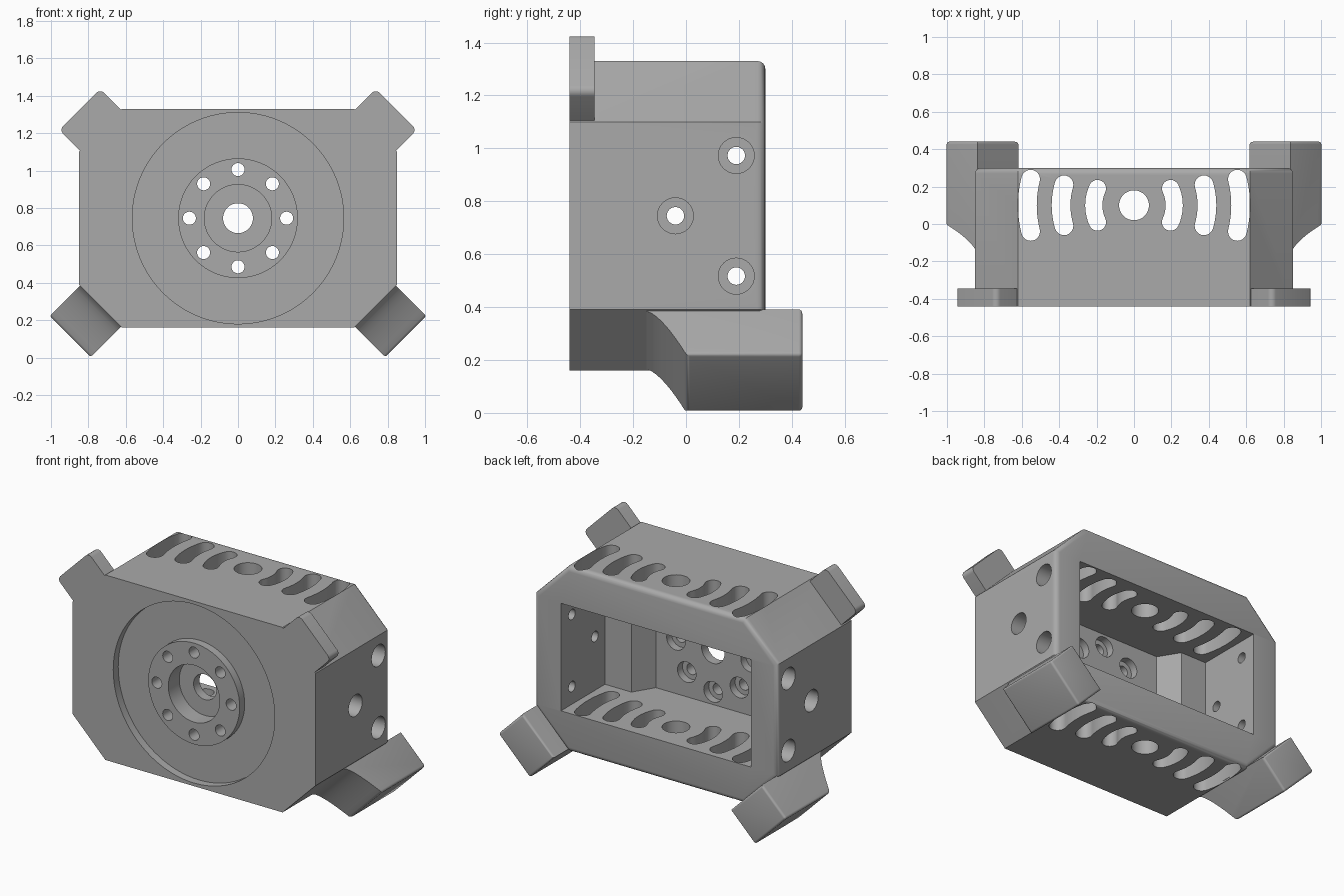
import bpy, bmesh
from math import sin, cos, pi, asin, sqrt

if "Cube" in bpy.data.objects:
    bpy.data.objects.remove(bpy.data.objects["Cube"])

grey = bpy.data.materials.new("matte_grey")
grey.use_nodes = True
grey.diffuse_color = (0.4, 0.4, 0.4, 1)
grey.node_tree.nodes["Principled BSDF"].inputs["Base Color"].default_value = (0.4, 0.4, 0.4, 1)

MID = 0.745          # height of the body centre
FRONT, BACK = -0.44, 0.30
R2 = sqrt(0.5)

# Placements: profile coordinates a, b and extrusion c to world space
def along_x(a, b, c): return (c, a, b)
def along_y(a, b, c): return (a, c, b)
def along_z(a, b, c): return (a, b, c)


def prism(name, profile, lo, hi, place, bevel=0, pick=None):
    """Extrude a closed profile; optionally round the edges chosen by pick."""
    bm = bmesh.new()
    low = [bm.verts.new(place(a, b, lo)) for a, b in profile]
    high = [bm.verts.new(place(a, b, hi)) for a, b in profile]
    bm.faces.new(low)
    bm.faces.new(high[::-1])
    n = len(profile)
    for i in range(n):
        j = (i + 1) % n
        bm.faces.new((low[j], low[i], high[i], high[j]))
    bmesh.ops.recalc_face_normals(bm, faces=bm.faces)
    if bevel:
        edges = [e for e in bm.edges if pick(e)]
        bmesh.ops.bevel(bm, geom=edges, offset=bevel, segments=4,
                        profile=0.5, affect='EDGES')
    mesh = bpy.data.meshes.new(name)
    bm.to_mesh(mesh)
    bm.free()
    mesh.materials.append(grey)
    obj = bpy.data.objects.new(name, mesh)
    bpy.context.collection.objects.link(obj)
    return obj


def cut(target, cutter):
    """Subtract the cutter from the target and discard it."""
    cutter.hide_render = True
    mod = target.modifiers.new("cut", 'BOOLEAN')
    mod.operation, mod.solver, mod.object = 'DIFFERENCE', 'EXACT', cutter
    bpy.context.view_layer.objects.active = target
    bpy.ops.object.modifier_apply(modifier=mod.name)
    bpy.data.objects.remove(cutter)


def circle(a, b, r, n=32):
    return [(a + r * cos(2 * pi * i / n), b + r * sin(2 * pi * i / n)) for i in range(n)]


def arc(a, b, r, start, end, n=10):
    return [(a + r * cos(start + (end - start) * i / n),
             b + r * sin(start + (end - start) * i / n)) for i in range(n + 1)]


def mirrored(half):
    return half + [(-a, b) for a, b in reversed(half)]


# Body: chamfered block with a rounded rim at the back
body_half = [(0.62, 0.16), (0.85, 0.39), (0.85, 1.10), (0.62, 1.33)]
body = prism("body", mirrored(body_half), FRONT, BACK, along_y, 0.03,
             lambda e: all(v.co.y > BACK - 0.01 for v in e.verts))

# Pocket open to the back, with stepped corners
pocket_half = [(0.665, 0.4), (0.665, -0.14), (0.48, -0.14), (0.40, -0.27)]
cut(body, prism("pocket_cutter", mirrored(pocket_half), MID - 0.34, MID + 0.34, along_z))

# Ring-shaped recess on the front, leaving a flush hub
ring = prism("ring_cutter", circle(0, MID, 0.565, 96), -0.6, -0.39, along_y)
cut(ring, prism("hub_cutter", circle(0, MID, 0.32, 64), -0.7, -0.3, along_y))
cut(body, ring)

# Hub bore, bolt circle and inner counterbores
cut(body, prism("bore_cutter", circle(0, MID, 0.18, 48), -0.6, -0.33, along_y))
cut(body, prism("shaft_cutter", circle(0, MID, 0.08), -0.6, 0, along_y))
for k in range(8):
    a, b = 0.26 * cos(k * pi / 4), MID + 0.26 * sin(k * pi / 4)
    cut(body, prism("bolt_cutter", circle(a, b, 0.035, 24), -0.6, 0, along_y))
    cut(body, prism("bolt_seat_cutter", circle(a, b, 0.065, 24), -0.32, 0, along_y))

# Vents through top and bottom: round hole and curved slots around it
VENT_Y = 0.10
cut(body, prism("vent_cutter", circle(0, VENT_Y, 0.08), -0.1, 1.6, along_z))
for radius, half_len, w in ((0.215, 0.09, 0.046), (0.39, 0.11, 0.05), (0.57, 0.14, 0.05)):
    t = asin(half_len / radius)
    for turn in (0, pi):
        ends = [(radius * cos(turn + s * t), VENT_Y + radius * sin(turn + s * t)) for s in (1, -1)]
        slot = arc(0, VENT_Y, radius + w, turn - t, turn + t)
        slot += arc(*ends[0], w, turn + t, turn + t + pi)[1:-1]
        slot += arc(0, VENT_Y, radius - w, turn + t, turn - t)
        slot += arc(*ends[1], w, turn - t + pi, turn - t + 2 * pi)[1:-1]
        cut(body, prism("slot_cutter", slot, -0.1, 1.6, along_z))

# Counterbored screw holes in both side walls
for y, z in ((0.19, MID + 0.228), (0.19, MID - 0.228), (-0.04, MID)):
    for side in (-1, 1):
        lo, hi = sorted((side * 0.6, side * 0.95))
        cut(body, prism("screw_cutter", circle(y, z, 0.033, 24), lo, hi, along_x))
        lo, hi = sorted((side * 0.74, side * 0.95))
        cut(body, prism("screw_seat_cutter", circle(y, z, 0.068), lo, hi, along_x))

parts = [body]
HALF = 0.155         # half width of ears and feet
for side, label in ((1, "left"), (-1, "right")):
    # Upper ear: thin diagonal tab with rounded outer corners
    def ear_place(d, w, y):
        return (side * (0.735 + R2 * (d + w)), y, 1.215 + R2 * (d - w))

    r = 0.03
    out = 0.158
    ear = [(-0.03, -HALF)] + arc(out - r, -HALF + r, r, -pi / 2, 0, 5)
    ear += arc(out - r, HALF - r, r, 0, pi / 2, 5) + [(-0.03, HALF)]
    parts.append(prism(label + "_ear", ear, FRONT, -0.345, ear_place))

    # Lower foot: diagonal block whose front sweeps out of the body
    def foot_place(d, y, w):
        return (side * (0.735 + R2 * (d + w)), y, 0.275 + R2 * (w - d))

    reach = 0.23
    foot = [(reach * (i / 8) ** 1.5, -0.15 + 0.15 * i / 8) for i in range(9)]
    foot = [(-0.01, -0.15)] + foot + [(reach, 0.44), (-0.01, 0.44)]

    def outer_edge(e):
        depth = [(side * v.co.x - 0.735 - v.co.z + 0.275) * R2 for v in e.verts]
        return (min(depth) > reach - 0.01
                or all(v.co.y > 0.43 for v in e.verts))
    parts.append(prism(label + "_foot", foot, -HALF, HALF, foot_place, 0.014, outer_edge))

# Smooth the curved walls and keep creases sharp
bpy.ops.object.select_all(action='DESELECT')
for part in parts:
    part.select_set(True)
bpy.context.view_layer.objects.active = body
bpy.ops.object.shade_smooth_by_angle(angle=pi / 6)
